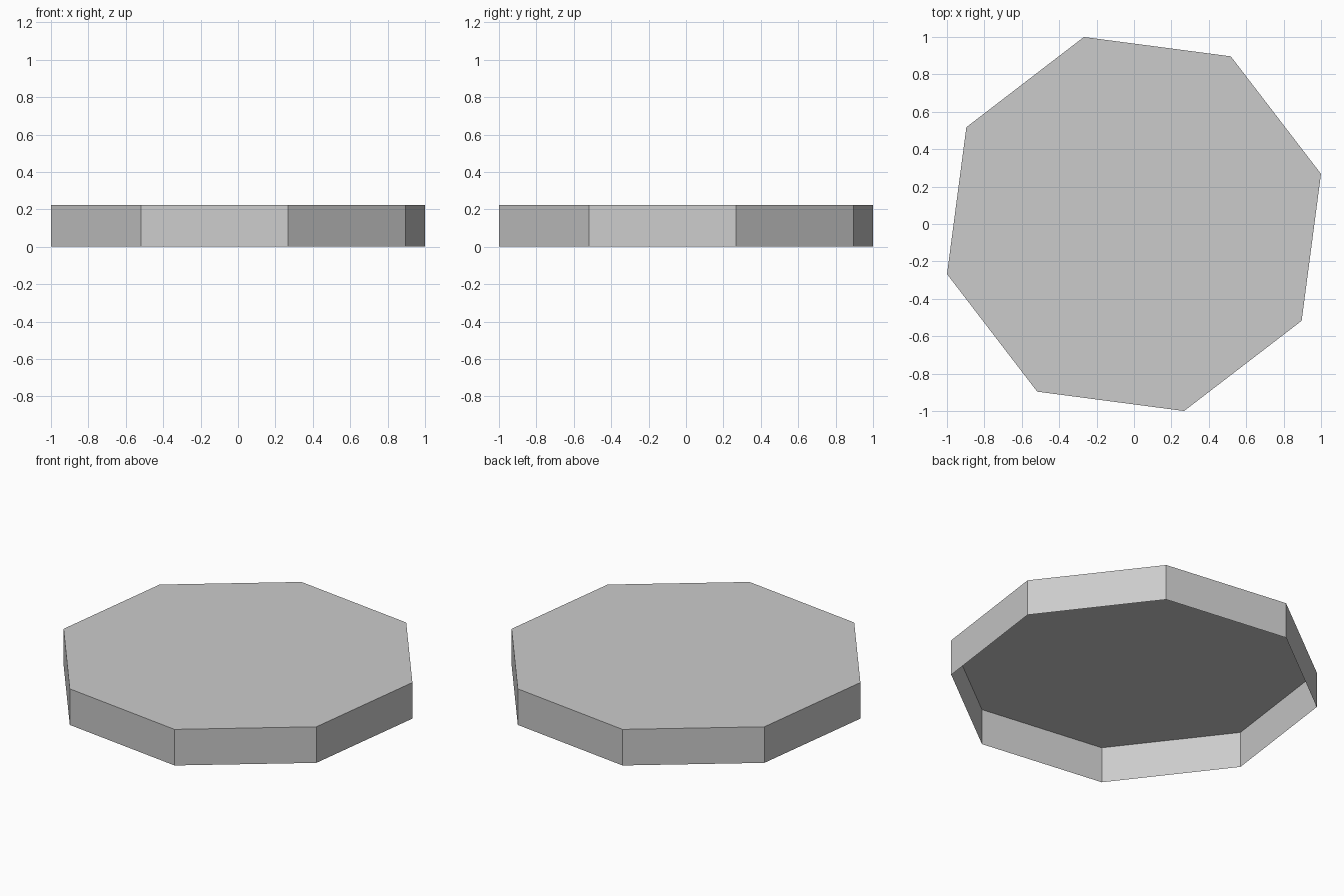
import bpy, bmesh
from math import radians, sqrt
from mathutils import Matrix

HEIGHT = 0.222
RADIUS = 1.035

cube = bpy.data.objects.get("Cube")
if cube:
    bpy.data.objects.remove(cube, do_unlink=True)

grey = bpy.data.materials.new("plain grey")
grey.use_nodes = True
colour = (0.6, 0.6, 0.6, 1)
grey.diffuse_color = colour
grey.node_tree.nodes["Principled BSDF"].inputs["Base Color"].default_value = colour


def add_object(name, bm):
    mesh = bpy.data.meshes.new(name)
    bm.to_mesh(mesh)
    bm.free()
    mesh.materials.append(grey)
    obj = bpy.data.objects.new(name, mesh)
    bpy.context.collection.objects.link(obj)
    return obj


# Eight-sided shell, open underneath
bm = bmesh.new()
bmesh.ops.create_cone(bm, cap_ends=True, segments=8, radius1=RADIUS, radius2=RADIUS,
                      depth=HEIGHT, matrix=Matrix.Translation((0, 0, HEIGHT / 2))
                      @ Matrix.Rotation(radians(15), 4, "Z"))
bm.normal_update()
bottom = [f for f in bm.faces if f.normal.z < -0.5]
bmesh.ops.delete(bm, geom=bottom, context="FACES_ONLY")
add_object("octagonal_shell", bm)

# Flat square tiles scattered on top: x, y, side, turn in degrees
tiles = [
    (-0.42, 0.51, 0.165, 45),
    (0.19, 0.61, 0.125, 30),
    (0.64, 0.27, 0.163, 45),
    (-0.07, 0.08, 0.145, 45),
    (-0.59, -0.20, 0.164, 30),
    (0.645, -0.26, 0.14, -30),
    (0.187, -0.35, 0.134, 0),
    (-0.11, -0.72, 0.166, -15),
]
for i, (x, y, side, turn) in enumerate(tiles, 1):
    bm = bmesh.new()
    bmesh.ops.create_grid(bm, x_segments=1, y_segments=1, size=side / 2,
                          matrix=Matrix.Translation((x, y, HEIGHT + 0.001))
                          @ Matrix.Rotation(radians(turn), 4, "Z"))
    add_object(f"top_tile_{i}", bm)
